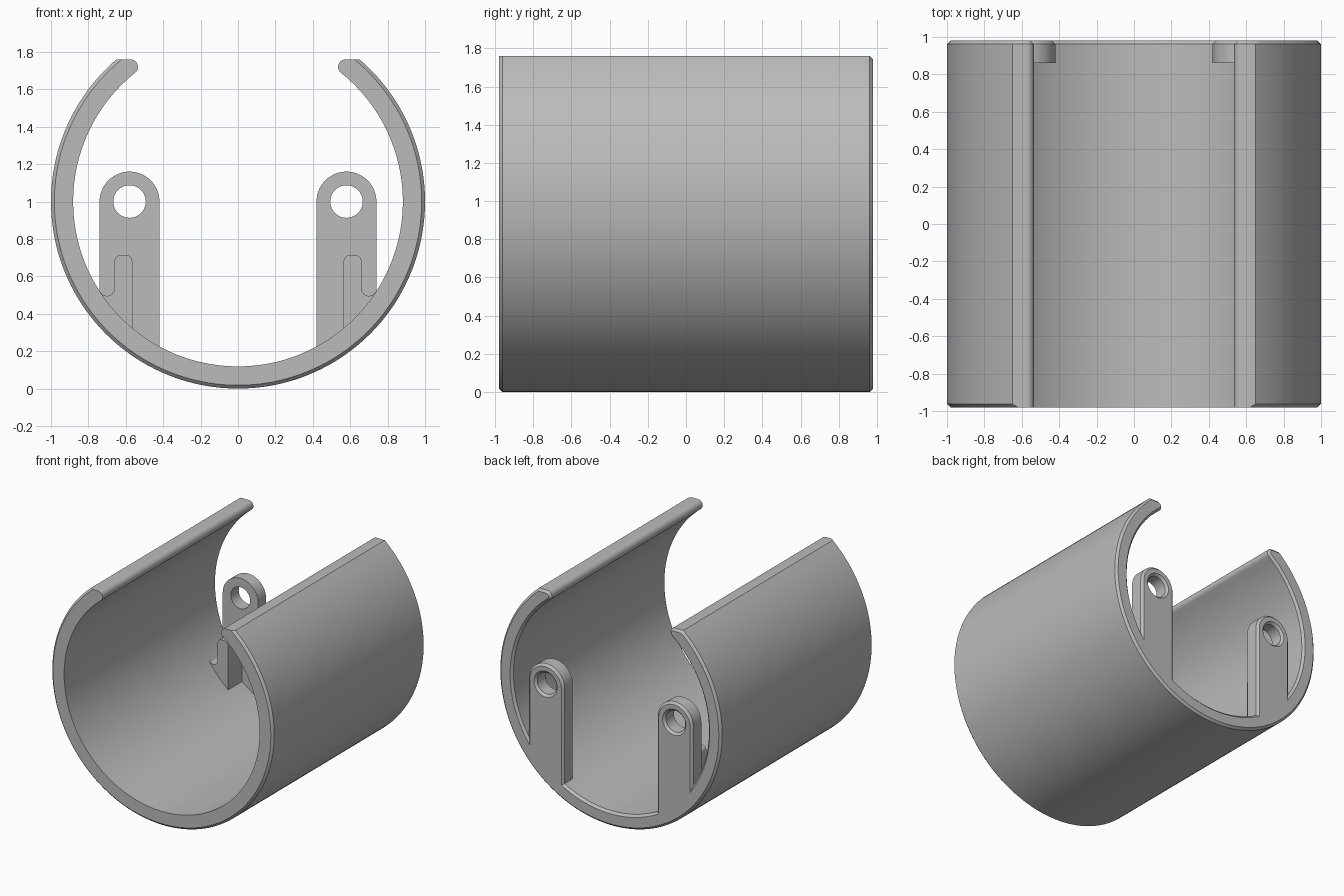
import bpy, bmesh, math
from math import sin, cos, asin, atan2, hypot, radians, sqrt, pi

cube = bpy.data.objects.get("Cube")
if cube:
    bpy.data.objects.remove(cube, do_unlink=True)

grey = bpy.data.materials.new("plain_grey")
grey.use_nodes = True
grey.diffuse_color = (0.5, 0.5, 0.5, 1)
grey.node_tree.nodes["Principled BSDF"].inputs["Base Color"].default_value = (0.5, 0.5, 0.5, 1)

OUTER, INNER, AXIS_Z = 1.0, 0.88, 1.0
HALF_LEN, CHAMFER = 0.98, 0.018
LIP_X, LIP_Z, LIP_R = 0.575, 1.72, 0.04
LUG_X, LUG_R, LUG_FRONT = 0.58, 0.16, 0.86
EMBED = 0.93  # radius inside the wall where attached parts end


def arc(cx, cz, r, a0, a1, n):
    return [(cx + r * cos(a0 + (a1 - a0) * i / n),
             cz + r * sin(a0 + (a1 - a0) * i / n)) for i in range(n + 1)]


def wall_z(x):
    return AXIS_Z - sqrt(EMBED ** 2 - x ** 2)


def loft(name, sections):
    """Join matching x-z profiles at successive y positions into a capped solid."""
    bm = bmesh.new()
    rings = [[bm.verts.new((x, y, z)) for x, z in pts] for y, pts in sections]
    n = len(rings[0])
    for a, b in zip(rings, rings[1:]):
        for i in range(n):
            j = (i + 1) % n
            bm.faces.new((a[i], a[j], b[j], b[i]))
    bm.faces.new(rings[0])
    bm.faces.new(rings[-1][::-1])
    bmesh.ops.recalc_face_normals(bm, faces=bm.faces)
    mesh = bpy.data.meshes.new(name)
    bm.to_mesh(mesh)
    bm.free()
    mesh.materials.append(grey)
    ob = bpy.data.objects.new(name, mesh)
    bpy.context.collection.objects.link(ob)
    return ob


def activate(ob):
    bpy.ops.object.select_all(action="DESELECT")
    ob.select_set(True)
    bpy.context.view_layer.objects.active = ob


def smooth(ob):
    activate(ob)
    bpy.ops.object.shade_smooth_by_angle(angle=radians(30))


def mirror(ob):
    ob.modifiers.new("mirror", "MIRROR").use_axis[0] = True


# Open tubular shell with rounded lips
def shell_profile(outer, lip):
    a = asin((LIP_Z + lip - AXIS_Z) / outer)
    outside = arc(0, AXIS_Z, outer, a, -pi - a, 128)
    toward_axis = pi + atan2(LIP_Z - AXIS_Z, LIP_X)
    right_tip = arc(LIP_X, LIP_Z, lip, toward_axis, pi / 2, 12)
    left_tip = [(-x, z) for x, z in reversed(right_tip)]
    b = toward_axis - pi
    inner = hypot(LIP_X, LIP_Z - AXIS_Z) - lip
    inside = arc(0, AXIS_Z, inner, -pi - b, b, 128)[1:-1]
    return outside + left_tip + inside + right_tip


shell = loft("shell", [
    (-HALF_LEN, shell_profile(OUTER - CHAMFER, LIP_R)),
    (-HALF_LEN + CHAMFER, shell_profile(OUTER, LIP_R)),
    (HALF_LEN - CHAMFER, shell_profile(OUTER, LIP_R)),
    (HALF_LEN, shell_profile(OUTER - CHAMFER, LIP_R - CHAMFER))])
smooth(shell)


# Round-topped mounting lugs at the back
def lug_profile(inset):
    r = LUG_R - inset
    xs = [LUG_X - r + 2 * r * i / 8 for i in range(9)]
    return arc(LUG_X, AXIS_Z, r, 0, pi, 32) + [(x, wall_z(x)) for x in xs]


lug = loft("mounting_lugs", [
    (LUG_FRONT, lug_profile(0)),
    (HALF_LEN - CHAMFER, lug_profile(0)),
    (HALF_LEN, lug_profile(CHAMFER))])

# Countersunk hole through each lug
hole = 0.087
cutter = loft("hole_cutter", [
    (y, arc(LUG_X, AXIS_Z, r, 0, 2 * pi, 48)[:-1]) for y, r in (
        (LUG_FRONT - 0.05, hole), (HALF_LEN - CHAMFER, hole),
        (HALF_LEN + CHAMFER, hole + 2 * CHAMFER))])
cutter.hide_render = True
cut = lug.modifiers.new("hole", "BOOLEAN")
cut.operation, cut.object, cut.solver = "DIFFERENCE", cutter, "EXACT"
activate(lug)
bpy.ops.object.modifier_apply(modifier="hole")
bpy.data.objects.remove(cutter, do_unlink=True)
smooth(lug)
mirror(lug)

# Support ribs in front of the lugs, filleted into the shell wall
x0, x1, top, corner, fillet = 0.565, 0.66, 0.715, 0.035, 0.04
fx = x1 + fillet
fz = AXIS_Z - sqrt((INNER - fillet) ** 2 - fx ** 2)
end = atan2(fz - AXIS_Z, fx)
foot = [(EMBED * cos(end), AXIS_Z + EMBED * sin(end))]
foot += [(x, wall_z(x)) for x in (0.70, 0.65, 0.61, x0)]
rib_profile = (arc(x0 + corner, top - corner, corner, pi, pi / 2, 8)
               + arc(x1 - corner, top - corner, corner, pi / 2, 0, 8)
               + arc(fx, fz, fillet, -pi, end, 12) + foot)
rib = loft("support_ribs", [(0.68, rib_profile), (LUG_FRONT + 0.01, rib_profile)])
smooth(rib)
mirror(rib)
